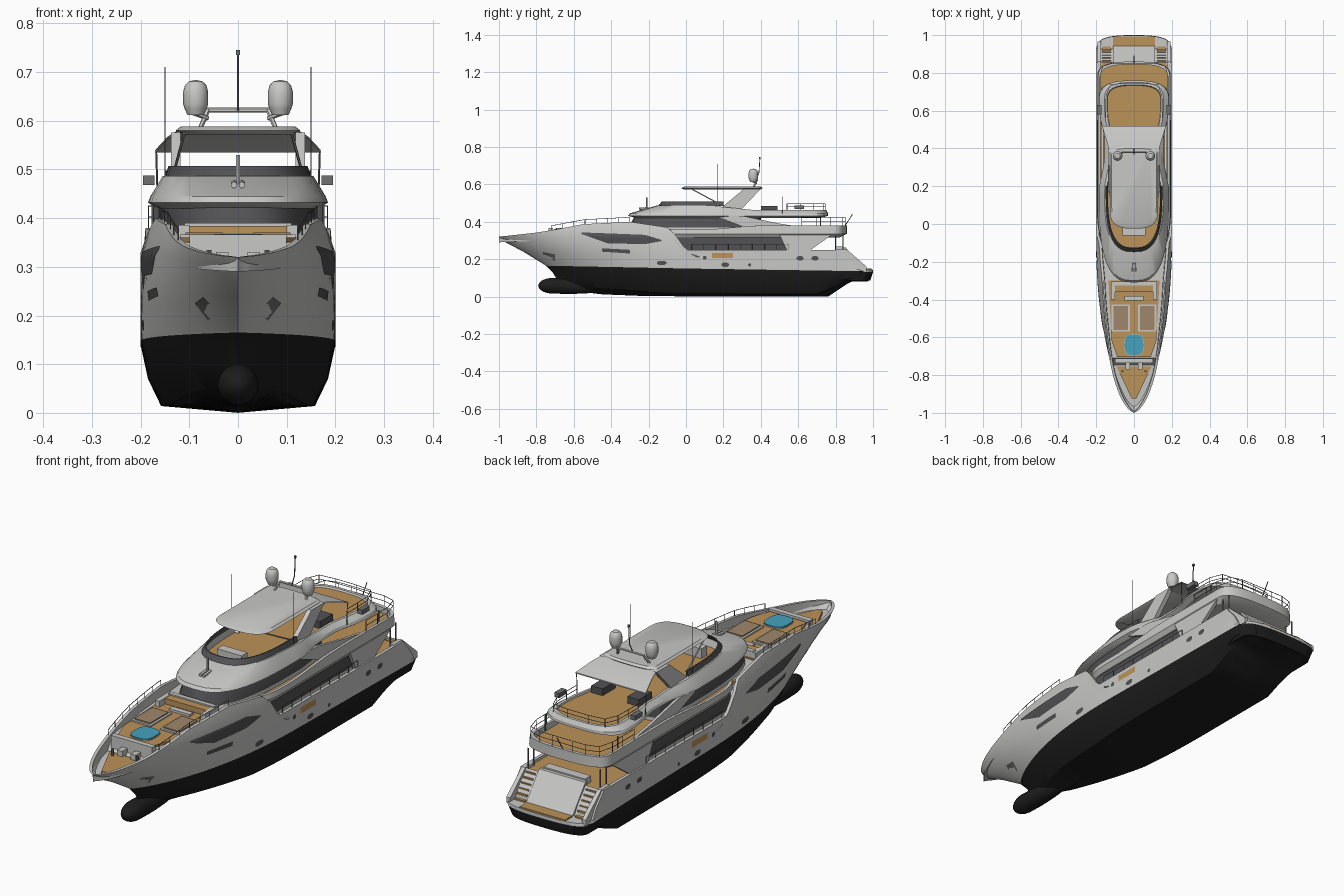
import bpy, bmesh, math
from mathutils import Vector, Matrix

if "Cube" in bpy.data.objects:
    bpy.data.objects.remove(bpy.data.objects["Cube"])

def material(name, r, g, b):
    m = bpy.data.materials.new(name)
    m.diffuse_color = (r, g, b, 1)
    m.use_nodes = True
    m.node_tree.nodes["Principled BSDF"].inputs["Base Color"].default_value = m.diffuse_color
    return m

PAINT = material("light_grey_paint", .58, .58, .57)
BLACK = material("black_antifouling", .012, .012, .012)
GLASS = material("dark_glass", .085, .085, .09)
TEAK = material("teak", .50, .29, .10)
POOL = material("pool_blue", .06, .36, .52)
PAD = material("tan_cushion", .35, .245, .15)
METAL = material("rail_metal", .16, .16, .165)

def finish(name, bm, *mats):
    bmesh.ops.remove_doubles(bm, verts=bm.verts, dist=1e-5)
    bmesh.ops.recalc_face_normals(bm, faces=bm.faces)
    me = bpy.data.meshes.new(name)
    bm.to_mesh(me)
    bm.free()
    for m in mats:
        me.materials.append(m)
    ob = bpy.data.objects.new(name, me)
    bpy.context.collection.objects.link(ob)

def lerp(tab, y):
    if y <= tab[0][0]:
        return tab[0][1]
    for (a, p), (b, q) in zip(tab, tab[1:]):
        if y <= b:
            return p + (q - p) * (y - a) / (b - a)
    return tab[-1][1]

def prism(name, pts, axis, lo, hi, mat, mirror=False):
    """Extruded outline: axis 'x' takes (y,z) points, axis 'z' takes (x,y) points."""
    bm = bmesh.new()
    for s in ((1, -1) if mirror else (1,)):
        put = (lambda p, h: (s * h, p[0], p[1])) if axis == 'x' else (lambda p, h: (s * p[0], p[1], h))
        a, b = ([bm.verts.new(put(p, h)) for p in pts] for h in (lo, hi))
        bm.faces.new(a)
        bm.faces.new(b)
        for i in range(len(pts)):
            j = (i + 1) % len(pts)
            bm.faces.new((a[i], a[j], b[j], b[i]))
    finish(name, bm, mat)

def box(name, x0, x1, y0, y1, z0, z1, mat, mirror=False):
    prism(name, [(x0, y0), (x1, y0), (x1, y1), (x0, y1)], 'z', z0, z1, mat, mirror)

def rods(name, segs, r, mat=METAL):
    bm = bmesh.new()
    for a, b in segs:
        a, b = Vector(a), Vector(b)
        d = b - a
        m = Matrix.Translation((a + b) / 2) @ d.to_track_quat('Z', 'Y').to_matrix().to_4x4()
        bmesh.ops.create_cone(bm, cap_ends=True, segments=6, radius1=r, radius2=r, depth=d.length, matrix=m)
    finish(name, bm, mat)

def rail(name, pts, h, bars=2, r=.0014):
    up = lambda p, k: (p[0], p[1], p[2] + h * k)
    segs = [(p, up(p, 1)) for p in pts]
    for k in range(1, bars + 1):
        segs += [(up(p, k / bars), up(q, k / bars)) for p, q in zip(pts, pts[1:])]
    rods(name, segs, r)

def both(pts):
    return [pts, [(-x, y, z) for x, y, z in pts]]

def outline(y0, y1, w, rf, rb, closed=True, n=2.8):
    arc = [k / 10 * math.pi / 2 for k in range(11)]
    c = lambda v: max(v, 0) ** (2 / n)
    half = [(w * c(math.sin(a)), y1 - rb + rb * c(math.cos(a))) for a in arc] if closed else []
    ya, yb = y1 - rb, y0 + rf
    half += [(w, ya + (yb - ya) * k / 10) for k in range(11)]
    half += [(w * c(math.cos(a)), yb - rf * c(math.sin(a))) for a in arc]
    return half + [(-x, y) for x, y in reversed(half)]

def house(name, layers, bands, cap=None, closed=True, waist=((0, 1),)):
    """Loft of round-ended deck plans; layer = z or (z_front, z_aft), y0, y1, half width, nose, tail."""
    bm, rings = bmesh.new(), []
    mats = list(dict.fromkeys(bands + ([cap] if cap else [])))
    for z, *plan in layers:
        zf, za = z if isinstance(z, tuple) else (z, z)
        rings.append([bm.verts.new((x * lerp(waist, y), y, zf + (za - zf) * min(1, max(0, (y - .12) / .25))))
                      for x, y in outline(*plan, closed)])
    n = len(rings[0])
    for a, b, m in zip(rings, rings[1:], bands):
        for i in range(n if closed else n - 1):
            j = (i + 1) % n
            bm.faces.new((a[i], a[j], b[j], b[i])).material_index = mats.index(m)
    if closed:
        bm.faces.new(rings[0])
        bm.faces.new(rings[-1]).material_index = mats.index(cap or bands[-1])
    finish(name, bm, *mats)

# Hull: curves from keel to sheer, each (y start, y end, half width, run, power, heights)
SHEER = [(-1, .32), (-.8, .342), (-.7, .358), (-.55, .387), (-.3, .4), (-.1, .37), (-.06, .335), (0, .25)]
DECK = [(-1, .29), (-.74, .3), (-.71, .35), (-.35, .355), (-.09, .355), (-.03, .235)]
LEVELS = [
    (-.69, .97, 0, 1, 1, [(-.69, .085), (-.64, .035), (-.45, .012), (-.2, .002), (.76, 0), (.88, .08)]),
    (-.695, .975, .158, 1, 1, [(-.695, .10), (-.5, .05), (-.1, .016), (.7, .014), (.88, .085)]),
    (-.71, .98, .185, .9, .9, [(-.71, .125), (-.4, .085), (0, .07), (.7, .07), (.9, .1)]),
    (-.75, .985, .2, .9, .8, [(-.75, .165), (0, .15), (.98, .135)]),
    (-.76, .93, .2, .9, .8, [(-.76, .172), (0, .158), (.93, .145)]),
    (-.87, .905, .2, 1, .75, [(-.87, .24), (-.4, .225), (.9, .19)]),
    (-.975, .865, .2, 1, .66, [(-.975, .295), (-.6, .325), (-.08, .32), (0, .235)]),
    (-1, .855, .2, 1, .62, SHEER)]

def level(i, y):
    y0, y1, w, run, p, tab = LEVELS[i]
    s = min(1, max(0, (y - y0) / run))
    z = lerp(tab, y)
    x = w * (1 - (1 - s) ** 2.4) ** p - .35 * max(0, z - .33)
    if i < 4:
        x -= .045 * max(0, (y - y1 + .06) / .06) ** 2
    return max(x, 0), z

def hull_x(y, z):
    return lerp([(q, x) for x, q in (level(i, y) for i in range(2, 8))], z)

bm, N, rows = bmesh.new(), 90, []
for k in range(N + 1):
    t = (k / N) ** 1.15
    ring = []
    for i, lv in enumerate(LEVELS):
        y = lv[0] + t * (lv[1] - lv[0])
        x, z = level(i, y)
        ring.append((x, y, z))
    ring += [(max(0, x - .014), y, z), (max(0, x - .016), y, lerp(DECK, y)), (0, y, lerp(DECK, y))]
    rows.append([[bm.verts.new((s * x, y, z)) for x, y, z in ring] for s in (1, -1)])
def face(vs, i):
    bm.faces.new(vs).material_index = 1 if i < 3 else 0
for a, b in zip(rows, rows[1:]):
    for s in (0, 1):
        for i in range(len(a[0]) - 1):
            face((a[s][i], b[s][i], b[s][i + 1], a[s][i + 1]), i)
L, R = rows[-1]
for i in range(len(L) - 1):
    face((L[i], R[i], R[i + 1], L[i + 1]), i)
finish("hull", bm, PAINT, BLACK)

# Bulbous bow: blunt nose, long tail
bm = bmesh.new()
bmesh.ops.create_uvsphere(bm, u_segments=24, v_segments=16, radius=1)
for v in bm.verts:
    v.co = (v.co.x * .042, -.71 + v.co.y * (.3 if v.co.y > 0 else .08), .058 - .012 * max(0, v.co.y) + v.co.z * .042)
finish("bow_bulb", bm, BLACK)

# Windows and fittings lying on the hull skin
def hull_plate(name, prof, mat):
    bm = bmesh.new()
    ys = [a[0] + (b[0] - a[0]) * k / 8 for a, b in zip(prof, prof[1:]) for k in range(8)] + [prof[-1][0]]
    for s in (1, -1):
        cols = []
        for y in ys:
            lo, hi = (lerp([(p[0], p[c]) for p in prof], y) for c in (1, 2))
            zs = [lo + (hi - lo) * k / 4 for k in range(5)]
            cols.append([bm.verts.new((s * (hull_x(y, z) + .003), y, z)) for z in zs])
        for a, b in zip(cols, cols[1:]):
            for i in range(4):
                bm.faces.new((a[i], b[i], b[i + 1], a[i + 1]))
    finish(name, bm, mat)

hull_plate("forward_hull_window", [(-.56, .335, .343), (-.42, .285, .338), (-.22, .28, .33), (-.13, .297, .303)], GLASS)
hull_plate("hull_vent", [(-.45, .24, .258), (-.3, .23, .25)], GLASS)
hull_plate("anchor_pocket", [(-.765, .205, .238), (-.70, .19, .225)], METAL)
hull_plate("side_boarding_door", [(.14, .205, .232), (.25, .205, .232)], TEAK)
for y, z, r in ((-.13, .18, .025), (.21, .17, .02), (.34, .17, .008), (.1, .208, .01), (.61, .205, .018), (.69, .205, .018)):
    h = min(r, .011)
    hull_plate("porthole", [(y - r, z - h * .5, z + h * .5), (y - r / 2, z - h, z + h),
                            (y + r / 2, z - h, z + h), (y + r, z - h * .5, z + h * .5)], GLASS)

# Stern: swim platform, door panel, stairs, side wings
house("swim_platform", [(.085, .84, .985, .18, 0, .06), (.132, .84, 1, .192, 0, .06), (.144, .84, .998, .19, 0, .06)],
      [BLACK, PAINT])
box("platform_teak", -.11, .11, .94, .992, .14, .15, TEAK)
prism("garage_door", [(.855, .262), (.84, .262), (.92, .145), (.942, .15)], 'x', -.112, .112, PAINT)
for k in range(6):
    box("stern_step", .122, .17, .84, .866 + .015 * k, .235 - .018 * k, .241 - .018 * k, TEAK, True)
    box("stern_riser", .122, .17, .84, .864 + .015 * k, .14, .236 - .018 * k, PAINT, True)
prism("stern_wing", [(.8, .252), (.86, .252), (.965, .16), (.965, .135), (.8, .14)], 'x', .174, .192, PAINT, True)

# Main deck
prism("main_deck_teak", outline(0, .845, .184, .02, .01), 'z', .232, .239, TEAK)
house("main_house", [(.235, -.1, .6, .172, .05, .02), (.25, -.1, .6, .172, .05, .02),
                     (.318, -.1, .6, .172, .05, .02), (.34, -.1, .6, .172, .05, .02)], [PAINT, GLASS, PAINT])
prism("main_deck_wing", [(.54, .245), (.66, .245), (.78, .33), (.5, .33)], 'x', .178, .193, PAINT, True)
box("cockpit_sofa", -.1, .1, .80, .84, .235, .268, PAINT)

# Bridge deck with bulwark, house and raked side wings
house("bridge_deck", [(.315, -.15, .82, .18, .2, .08), (.335, -.15, .86, .194, .2, .08),
                      ((.358, .38), -.15, .86, .19, .2, .08), ((.358, .38), -.14, .845, .178, .2, .07),
                      (.355, -.14, .845, .178, .2, .07)], [PAINT] * 4, TEAK)
house("bridge_house", [(.35, -.315, .4, .166, .5, .03), (.37, -.31, .4, .165, .5, .03),
                       (.426, -.275, .4, .158, .5, .03), (.43, -.275, .4, .156, .5, .03)], [PAINT, GLASS, PAINT],
      waist=((.2, 1), (.38, .87)))
prism("bridge_wing", [(.15, .432), (.36, .352), (.6, .375), (.5, .39), (.3, .432)], 'x', .162, .174, PAINT, True)

# Sun deck, wind screen and hardtop
house("sun_deck", [(.42, -.27, .72, .165, .45, .1), (.432, -.31, .76, .185, .45, .1), (.445, -.30, .76, .18, .45, .1),
                   ((.487, .462), -.155, .75, .156, .32, .09), ((.487, .462), -.14, .737, .143, .3, .08),
                   (.455, -.13, .733, .141, .3, .08)], [PAINT] * 5, TEAK,
      waist=((.2, 1), (.32, .85), (.47, .85), (.58, 1)))
house("wind_screen", [(.484, -.15, .2, .15, .3, 0), (.507, -.13, .2, .143, .3, 0),
                      (.507, -.125, .2, .138, .3, 0), (.484, -.14, .2, .141, .3, 0)], [GLASS] * 3, closed=False)
house("hardtop", [(.572, -.01, .4, .112, .1, .03), (.58, -.025, .41, .128, .1, .03), (.588, -.01, .4, .118, .1, .03)],
      [PAINT] * 2)
bm = bmesh.new()
v = [[bm.verts.new((x * k, y, z + d)) for k in (-1, -.6, .6, 1)]
     for d in (0, .005) for x, y, z in ((.125, .37, .575), (.145, .44, .562), (.17, .52, .535))]
for a, b in ((0, 1), (1, 2), (3, 4), (4, 5), (0, 3), (2, 5)):
    for i in range(3):
        bm.faces.new((v[a][i], v[a][i + 1], v[b][i + 1], v[b][i]))
finish("aft_canopy", bm, PAINT)
prism("hardtop_leg", [(.17, .46), (.29, .46), (.40, .576), (.31, .576)], 'x', .118, .138, PAINT, True)
rods("canopy_posts", [((s * .165, .515, .44), (s * .168, .515, .536)) for s in (1, -1)], .002)
rods("front_struts", [((s * .13, .17, .5), (s * .11, .03, .575)) for s in (1, -1)], .003, PAINT)
box("helm_console", -.06, .06, -.06, -.02, .455, .497, PAINT)
box("sun_deck_seat", .06, .115, .4, .49, .455, .485, GLASS, True)
box("life_raft", .172, .195, .58, .63, .468, .488, METAL, True)

# Radar arch, domes, mast, antennas, horn
rods("radar_arch", [((s * .078, .36, .583), (s * .062, .38, .622)) for s in (1, -1)]
     + [((-.064, .38, .622), (.064, .38, .622))], .005, PAINT)
rods("dome_brackets", [((s * .062, .375, .605), (s * .088, .36, .615)) for s in (1, -1)], .005, PAINT)
bm = bmesh.new()
prof = [(0, .611), (.017, .612), (.023, .626), (.0255, .634), (.0255, .66), (.022, .673), (.014, .681), (0, .684)]
for s in (1, -1):
    rings = [[bm.verts.new((s * .087 + r * math.cos(k * math.pi / 10), .36 + r * math.sin(k * math.pi / 10), z))
              for k in range(20)] for r, z in prof]
    for a, b in zip(rings, rings[1:]):
        for k in range(20):
            bm.faces.new((a[k], a[k - 1], b[k - 1], b[k]))
finish("satellite_domes", bm, PAINT)
rods("mast", [((0, .37, .622), (0, .39, .66)), ((0, .39, .66), (0, .395, .735))], .0022)
box("mast_light", -.004, .004, .391, .399, .735, .745, METAL)
rods("whip_antennas", [((s * .15, .17, .48), (s * .15, .17, .71)) for s in (1, -1)], .0012)
rods("horn_post", [((0, -.21, .46), (0, -.21, .53))], .005, PAINT)
rods("horns", [((s * .008, -.25, .468), (s * .008, -.2, .472)) for s in (1, -1)], .007, PAINT)

# Foredeck: teak, sun pads, sofa, plunge pool, windlass
prism("foredeck_teak", [(-.088, -.705), (.088, -.705), (.118, -.62), (.135, -.3), (-.135, -.3), (-.118, -.62)], 'z', .345, .36, TEAK)
prism("bow_teak", [(-.012, -.925), (.012, -.925), (.092, -.755), (-.092, -.755)], 'z', .29, .306, TEAK)
box("side_step_teak", .165, .178, -.2, -.08, .35, .362, TEAK, True)
box("sun_pad_base", .022, .118, -.57, -.425, .355, .366, PAINT, True)
box("sun_pad", .032, .108, -.56, -.435, .36, .371, PAD, True)
box("sofa_back", -.11, .11, -.325, -.305, .355, .39, PAINT)
box("sofa_seat", -.11, .11, -.36, -.325, .355, .384, TEAK)
box("sofa_arm", .1, .122, -.4, -.305, .355, .386, PAINT, True)
box("foredeck_table", -.05, .05, -.405, -.38, .355, .37, PAINT)
prism("pool_rim", outline(-.697, -.583, .051, .05, .05), 'z', .35, .363, PAINT)
prism("pool_water", outline(-.695, -.585, .049, .048, .048), 'z', .358, .367, POOL)
box("breakwater", -.1, .1, -.735, -.712, .29, .366, PAINT)
box("windlass", .02, .045, -.77, -.735, .3, .33, PAINT, True)
rods("bow_bollards", [((s * .06, -.78, .3), (s * .06, -.78, .335)) for s in (1, -1)], .006)

# Railings
fore = [(level(7, y)[0] - .006, y, level(7, y)[1]) for y in [-.72 + .06 * k for k in range(8)]]
side = [(.194, .03 + .065 * k, .25) for k in range(9)]
for pts in both(fore):
    rail("foredeck_rail", pts, .024, 1)
for pts in both(side):
    rail("side_deck_rail", pts, .03, 1)
aft = [(.184, .62, .38), (.184, .7, .38), (.184, .77, .38), (.165, .835, .38), (.11, .852, .38), (.05, .852, .38)]
rail("bridge_deck_rail", aft + [(-x, y, z) for x, y, z in reversed(aft)], .045)
top = [(.15, .54, .462), (.15, .61, .462), (.148, .68, .462), (.125, .737, .462), (.05, .745, .462)]
rail("sun_deck_rail", top + [(-x, y, z) for x, y, z in reversed(top)], .035)
rods("deck_posts", [((s * .175, y, z), (s * .175, y, z + h)) for s in (1, -1)
                    for y, z, h in ((.8, .24, .09), (.84, .24, .09), (.72, .36, .07))], .003)
rods("flag_pole", [((0, .845, .37), (0, .89, .44))], .002)

# Smooth shading with sharp edges kept
for ob in bpy.data.objects:
    ob.select_set(True)
    bpy.context.view_layer.objects.active = ob
bpy.ops.object.shade_smooth_by_angle(angle=math.radians(30))
